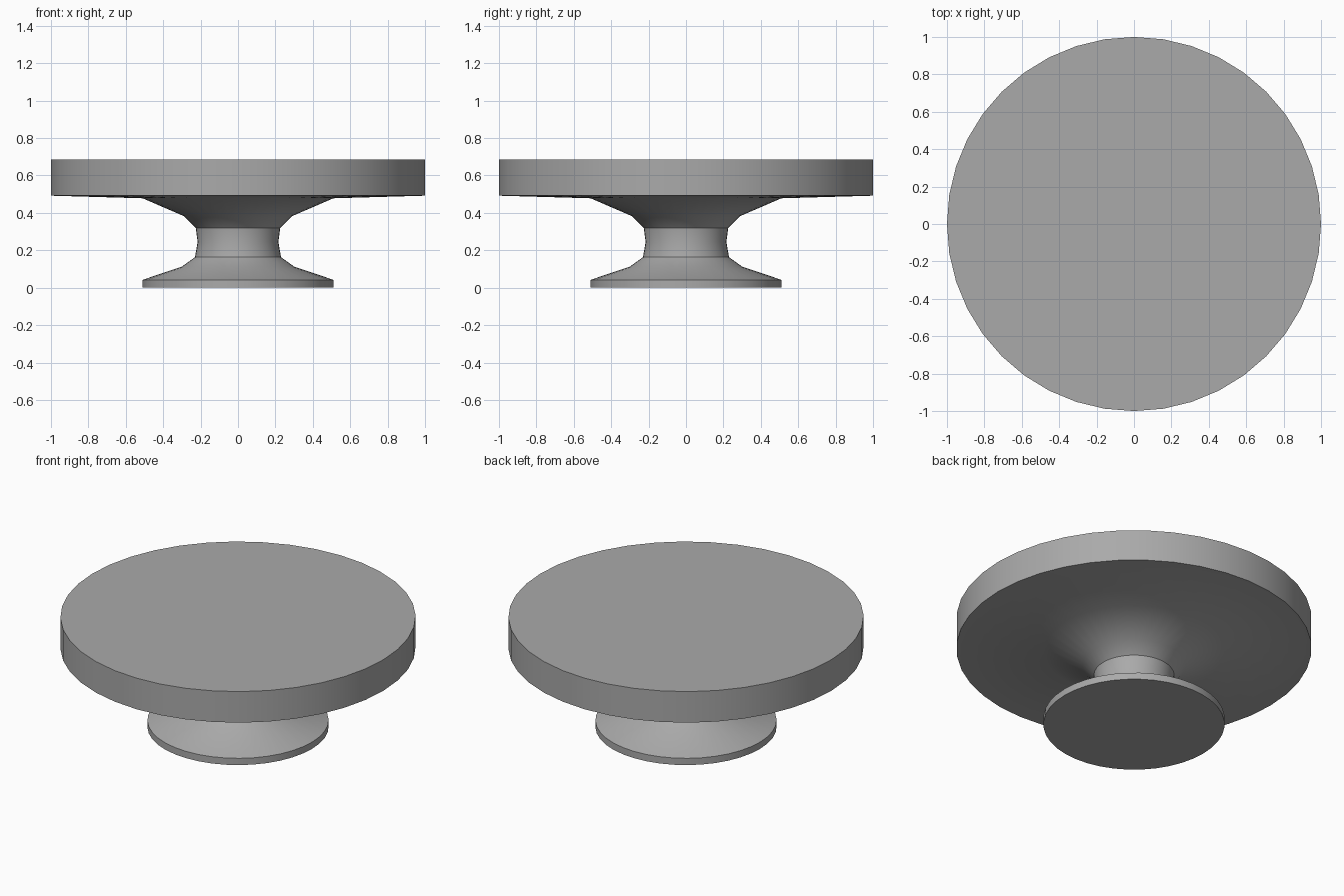
import bpy
import math

cube = bpy.data.objects.get("Cube")
if cube:
    bpy.data.objects.remove(cube, do_unlink=True)

SIDES = 40

grey = bpy.data.materials.new("plain_grey")
grey.use_nodes = True
colour = (0.40, 0.40, 0.40, 1)
grey.diffuse_color = colour
grey.node_tree.nodes["Principled BSDF"].inputs["Base Color"].default_value = colour


def lathe(name, profile):
    """Turn a (radius, height) profile around z and close both ends with flat caps."""
    verts = [(r * math.cos(math.tau * i / SIDES), r * math.sin(math.tau * i / SIDES), z)
             for r, z in profile for i in range(SIDES)]
    faces = []
    for ring in range(len(profile) - 1):
        a, b = ring * SIDES, (ring + 1) * SIDES
        for i in range(SIDES):
            j = (i + 1) % SIDES
            faces.append((a + i, a + j, b + j, b + i))
    faces.append(tuple(reversed(range(SIDES))))
    faces.append(tuple(range(len(verts) - SIDES, len(verts))))
    mesh = bpy.data.meshes.new(name)
    mesh.from_pydata(verts, [], faces)
    mesh.materials.append(grey)
    obj = bpy.data.objects.new(name, mesh)
    bpy.context.collection.objects.link(obj)
    bpy.ops.object.select_all(action="DESELECT")
    obj.select_set(True)
    bpy.context.view_layer.objects.active = obj
    bpy.ops.object.shade_smooth_by_angle(angle=math.radians(35))
    return obj


# Foot rim, flared neck and thick round top as one turned piece
lathe("pedestal_table", [
    (0.51, 0.0), (0.51, 0.042),
    (0.30, 0.113), (0.23, 0.163), (0.216, 0.245), (0.226, 0.32),
    (0.29, 0.383), (0.51, 0.478),
    (1.0, 0.492), (1.0, 0.685),
])
